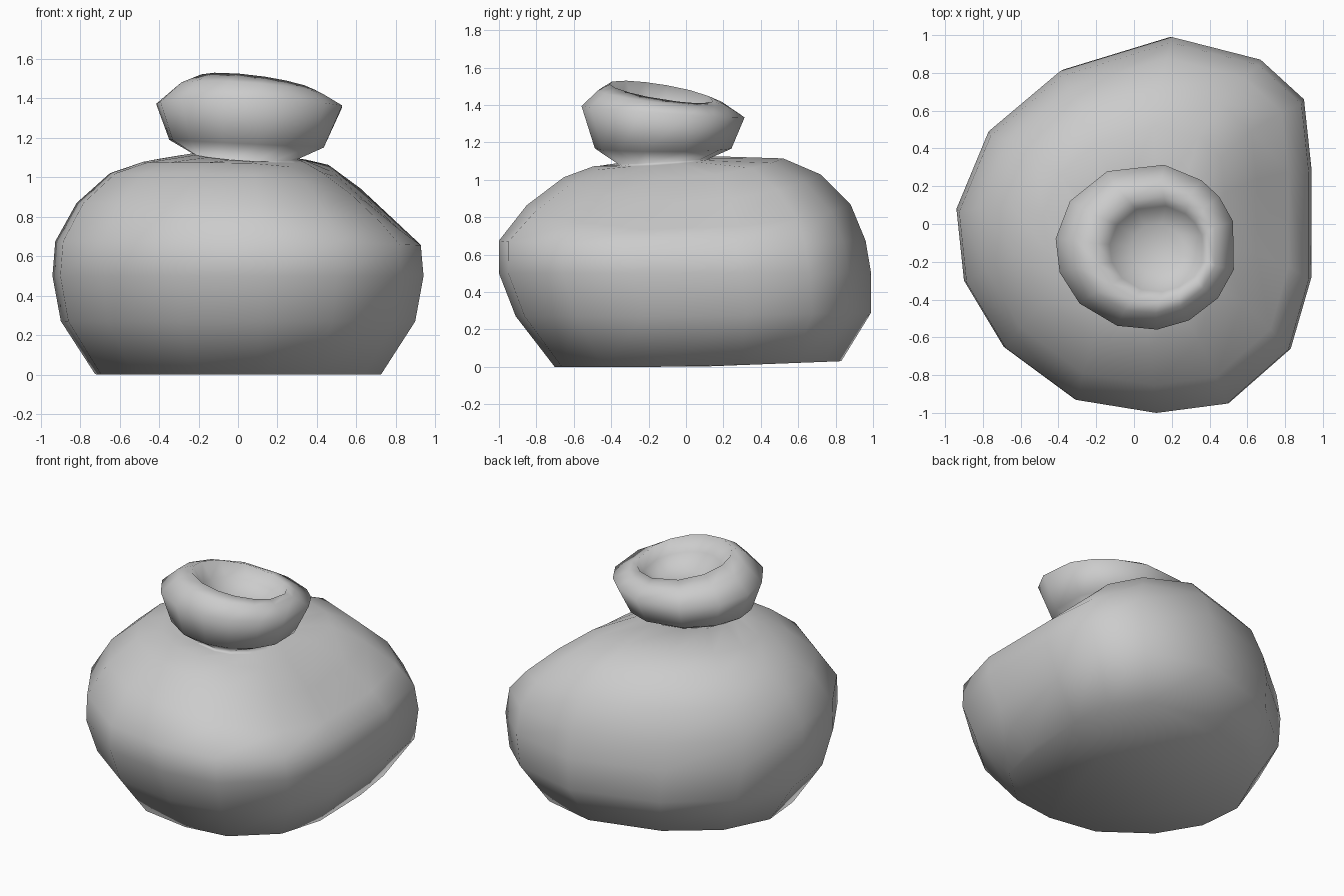
import bpy, bmesh, math

cube = bpy.data.objects.get("Cube")
if cube:
    bpy.data.objects.remove(cube, do_unlink=True)

clay = bpy.data.materials.new("grey clay")
clay.use_nodes = True
clay.diffuse_color = (0.6, 0.6, 0.6, 1)
clay.node_tree.nodes["Principled BSDF"].inputs["Base Color"].default_value = (0.6, 0.6, 0.6, 1)

# Lopsided plan outline of the belly, counter-clockwise from the left side
OUTLINE = [(.94, .3), (.9, .67), (.67, .88), (.2, 1), (-.39, .82), (-.77, .5), (-.94, .09),
           (-.9, -.29), (-.69, -.64), (-.31, -.92), (.12, -.99), (.5, -.94), (.83, -.65), (.94, -.27)]
ANGLES = [math.atan2(y, x) for x, y in OUTLINE]
NECK_X, NECK_Y = .06, -.12


def belly_ring(z, scale, shift_y, drop, rise):
    """Scaled outline: the left shoulder sags by drop, the back lifts by rise."""
    ring = []
    for (x, y), a in zip(OUTLINE, ANGLES):
        sag = drop * max(0, math.cos(a + math.radians(5))) ** 2
        ring.append((x * scale, y * scale + shift_y, z - sag + rise * max(0, y)))
    return ring


def collar_ring(cx, cy, rx, ry, z, tilt_x=0, tilt_y=0):
    """Ellipse with a sloping height."""
    return [(cx + rx * math.cos(a), cy + ry * math.sin(a),
             z + tilt_x * math.cos(a) + tilt_y * math.sin(a)) for a in ANGLES]


def loft(name, rings):
    bm = bmesh.new()
    loops = [[bm.verts.new(p) for p in ring] for ring in rings]
    n = len(OUTLINE)
    for low, high in zip(loops, loops[1:]):
        for i in range(n):
            j = (i + 1) % n
            bm.faces.new((low[i], low[j], high[j], high[i]))
    bm.faces.new(loops[0][::-1])      # underside
    bm.faces.new(loops[-1])           # bottom of the hollow
    for face in bm.faces:
        face.smooth = True
    mesh = bpy.data.meshes.new(name)
    bm.to_mesh(mesh)
    bm.free()
    mesh.materials.append(clay)
    obj = bpy.data.objects.new(name, mesh)
    bpy.context.collection.objects.link(obj)


belly = [belly_ring(*r) for r in (
    (0, .77, .06, 0, .03), (.27, .955, .035, 0, .02), (.5, 1, -.01, 0, 0),
    (.675, .985, -.025, .02, 0), (.87, .87, .01, .14, 0), (1.02, .69, .03, .15, .01),
    (1.075, .51, .01, .07, .04))]

# Pinched neck, flared collar, rolled rim and shallow hollow
collar = [collar_ring(*r) for r in (
    (NECK_X, NECK_Y, .29, .27, 1.1, -.02, .02),
    (NECK_X, NECK_Y, .25, .24, 1.095, 0, .015),
    (.05, NECK_Y, .4, .37, 1.17, -.02, 0),
    (.065, NECK_Y, .482, .442, 1.365, -.01, -.03),
    (.07, -.125, .375, .35, 1.44, -.03, -.04),
    (.1, -.13, .3, .28, 1.47, -.04, -.045),
    (.12, -.13, .25, .23, 1.38, -.03, -.03),
    (.12, -.13, .14, .13, 1.31, -.01, -.01))]

loft("lopsided_pot", belly + collar)
